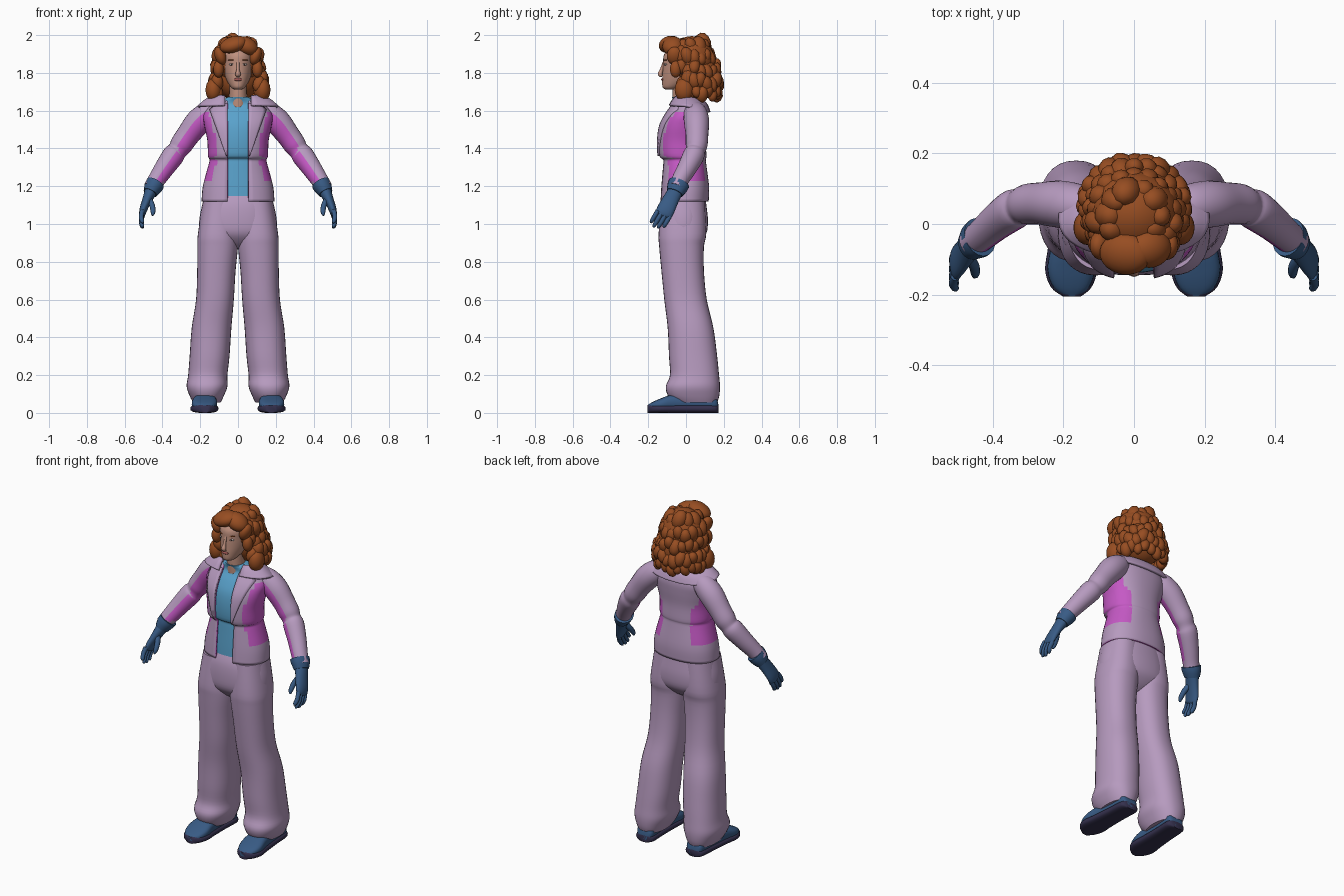
import bpy, bmesh, math, random
from mathutils import Vector, Matrix

if "Cube" in bpy.data.objects:
    bpy.data.objects.remove(bpy.data.objects["Cube"])

random.seed(4)

def mat(name, *rgb):
    m = bpy.data.materials.new(name)
    m.diffuse_color = (*rgb, 1)
    m.use_nodes = True
    m.node_tree.nodes["Principled BSDF"].inputs["Base Color"].default_value = m.diffuse_color
    return m

LILAC = mat("lilac", .47, .325, .52)
MAGENTA = mat("magenta", .56, .10, .56)
SKY = mat("sky_blue", .10, .36, .60)
BLUE = mat("denim_blue", .04, .105, .235)
SOLE = mat("dark_sole", .035, .03, .075)
RUST = mat("rust_hair", .31, .075, .016)
SKIN = mat("skin", .52, .28, .21)
LIP = mat("lip_red", .36, .10, .09)
WHITE = mat("eye_white", .65, .55, .52)
DARK = mat("dark_iris", .05, .03, .025)

# ---------- helpers ----------
def finish(name, bm, mats, rule=None, mirror=False, solid=0):
    bmesh.ops.recalc_face_normals(bm, faces=bm.faces[:])
    bm.normal_update()
    if rule:
        for f in bm.faces:
            f.material_index = rule(f.calc_center_median(), f.normal)
    me = bpy.data.meshes.new(name)
    bm.to_mesh(me)
    bm.free()
    for m in mats:
        me.materials.append(m)
    me.shade_smooth()
    me.set_sharp_from_angle(angle=math.radians(50))
    ob = bpy.data.objects.new(name, me)
    bpy.context.collection.objects.link(ob)
    if solid:
        s = ob.modifiers.new("thickness", 'SOLIDIFY')
        s.thickness = solid
        s.offset = -1
        s.material_offset = s.material_offset_rim = len(mats) - 1
    if mirror:
        ob.modifiers.new("mirror", 'MIRROR')
    return ob

def smooth_rows(rows, k=4):
    """Catmull-Rom rows between the given ones."""
    out = []
    for i in range(len(rows) - 1):
        p = [rows[max(0, min(len(rows) - 1, i + j))] for j in (-1, 0, 1, 2)]
        for s in range(k):
            t = s / k
            out.append(tuple(.5 * (2*b + (c-a)*t + (2*a-5*b+4*c-d)*t*t + (3*b-a-3*c+d)*t**3)
                             for a, b, c, d in zip(*p)))
    return out + [rows[-1]]

def add_loft(bm, rings, closed=True):
    vs = [[bm.verts.new(p) for p in r] for r in rings]
    n = len(vs[0])
    for a, b in zip(vs, vs[1:]):
        for i in range(n if closed else n - 1):
            j = (i + 1) % n
            bm.faces.new((a[i], a[j], b[j], b[i]))
    if closed:
        bm.faces.new(vs[0])
        bm.faces.new(vs[-1])

def spow(v, e):
    return math.copysign(abs(v) ** (2 / e), v)

def ring(z, x0, x1, yf, yb, e=2.3, n=32, gap=0):
    """Horizontal superellipse; a gap leaves the front open by that half width."""
    rx, ry = (x1 - x0) / 2, (yb - yf) / 2
    if gap:
        a0 = -math.acos((gap / rx) ** (e / 2))
        angs = [a0 + (math.pi - 2 * a0) * i / n for i in range(n + 1)]
    else:
        angs = [2 * math.pi * i / n for i in range(n)]
    return [Vector(((x0 + x1) / 2 + rx * spow(math.cos(a), e),
                    (yf + yb) / 2 + ry * spow(math.sin(a), e), z)) for a in angs]

def body(name, rows, mats, rule=None, gap=0, k=4, e=2.3, n=32, mirror=False, solid=0):
    bm = bmesh.new()
    add_loft(bm, [ring(*r, e=e, n=n, gap=gap) for r in smooth_rows(rows, k)], not gap)
    return finish(name, bm, mats, rule, mirror, solid)

def sym(rows):
    return [(z, -rx, rx, yf, yb) for z, rx, yf, yb in rows]

def add_tube(bm, pts, k=3, n=16):
    """Tube through (x, y, z, radius along y, other radius) points."""
    pts = smooth_rows(pts, k)
    cs = [Vector(p[:3]) for p in pts]
    rings = []
    for i, p in enumerate(pts):
        t = (cs[min(i + 1, len(cs) - 1)] - cs[max(i - 1, 0)]).normalized()
        u = Vector((0, 1, 0))
        u = (u - t * u.dot(t)).normalized()
        v = t.cross(u)
        rings.append([cs[i] + u * p[3] * math.cos(a) + v * p[4] * math.sin(a)
                      for a in (2 * math.pi * j / n for j in range(n))])
    add_loft(bm, rings)

def add_blob(bm, c, r, rot=(0, 0, 0), sub=3):
    m = Matrix.Translation(c)
    for ang, ax in zip(rot, 'XYZ'):
        m = m @ Matrix.Rotation(ang, 4, ax)
    bmesh.ops.create_icosphere(bm, subdivisions=sub, radius=1, matrix=m @ Matrix.Diagonal((*r, 1)))

def blob(name, c, r, m, mirror=False, rot=(0, 0, 0)):
    bm = bmesh.new()
    add_blob(bm, c, r, rot)
    return finish(name, bm, [m], mirror=mirror)

# ---------- trousers ----------
body("trouser_leg", [(1.12, .003, .185, -.13, .10), (.95, .0, .212, -.145, .107),
    (.88, .0, .215, -.142, .095), (.75, .013, .216, -.13, .095), (.6, .022, .222, -.115, .11),
    (.45, .035, .245, -.097, .145), (.3, .045, .256, -.09, .165), (.2, .056, .264, -.085, .175),
    (.14, .056, .272, -.107, .18), (.09, .075, .256, -.095, .176), (.055, .092, .238, -.06, .165)],
    [LILAC], mirror=True)
body("trouser_seat", sym([(1.16, .175, -.12, .10), (1.1, .19, -.14, .108), (1.02, .205, -.146, .116),
    (.95, .20, -.138, .108), (.9, .14, -.10, .07), (.87, .05, -.06, .03)]), [LILAC])

# ---------- shoes ----------
SHOE = [(.172, .165, .03, .04), (.15, .165, .055, .09), (.05, .17, .058, .10), (-.06, .175, .064, .10),
        (-.13, .178, .07, .078), (-.18, .178, .053, .056), (-.205, .176, .022, .04)]
for name, grow, m in (("shoe_sole", .004, SOLE), ("shoe_upper", -.003, BLUE)):
    bm = bmesh.new()
    rings = []
    for y, cx, w, h in smooth_rows(SHOE):
        z0, z1 = (0, min(h, .045)) if m is SOLE else (.015, h)
        rings.append([Vector((cx + (w + grow) * spow(math.cos(a), 2.8), y,
                              (z0 + z1) / 2 + (z1 - z0) / 2 * spow(math.sin(a), 2.8)))
                      for a in (2 * math.pi * i / 24 for i in range(24))])
    add_loft(bm, rings)
    finish(name, bm, [m], mirror=True)

# ---------- jacket and shirt ----------
JACKET = [(1.12, .193, -.138, .12), (1.2, .186, -.134, .122), (1.31, .157, -.126, .108),
          (1.34, .15, -.126, .105), (1.36, .159, -.146, .108), (1.44, .162, -.15, .106),
          (1.52, .178, -.138, .114), (1.58, .182, -.108, .116), (1.63, .14, -.075, .10), (1.66, .085, -.06, .06)]

def jacket_rule(c, n):
    side = abs(n.x) > .6 and 1.24 < c.z < 1.6
    back_panel = abs(c.x) > .095 and c.y > .0 and 1.24 < c.z < 1.45
    return int(side or back_panel)

body("jacket", sym(JACKET), [LILAC, MAGENTA], jacket_rule, gap=.056, n=40, solid=.01)
body("shirt", sym([(z + .003, rx - .02, yf + .012, yb - .02) for z, rx, yf, yb in JACKET[:-1]]
                  + [(1.672, .055, -.075, .04)]), [SKY])

# collar, dropping toward the back
bm = bmesh.new()
rings = [ring(*r, gap=.07) for r in smooth_rows(sym(
    [(1.66, .085, -.05, .06), (1.682, .125, -.055, .09), (1.665, .17, -.075, .115), (1.63, .215, -.095, .13)]))]
for r in rings:
    for p in r:
        p.z -= .28 * max(0, p.y)
add_loft(bm, rings, False)
finish("collar", bm, [LILAC], solid=.014)

# lapel laid over the jacket front
rows = [r for r in smooth_rows(JACKET) if 1.355 < r[0] < 1.645]
bm = bmesh.new()
grid = []
for z, rx, yf, yb in rows:
    t = (z - rows[0][0]) / (rows[-1][0] - rows[0][0])
    xs = [.057 + min(.006 + .1 * t, rx * .92 - .057) * i / 5 for i in range(6)]
    ry = (yb - yf) / 2
    grid.append([Vector((x, (yf + yb) / 2 - ry * (1 - (x / rx) ** 2.3) ** (1 / 2.3) - .009, z)) for x in xs])
add_loft(bm, grid, False)
finish("lapel", bm, [LILAC], mirror=True).modifiers.new("thickness", 'SOLIDIFY').thickness = .012

# sleeves with a contrasting inner panel
bm = bmesh.new()
add_tube(bm, [(x, y, z, r, r * 1.03) for x, y, z, r in (
    (.11, .045, 1.60, .045), (.155, .05, 1.585, .062), (.21, .056, 1.54, .067), (.265, .058, 1.47, .06),
    (.30, .056, 1.42, .058), (.322, .05, 1.388, .051), (.343, .04, 1.362, .057), (.39, .005, 1.295, .051),
    (.43, -.03, 1.235, .045), (.458, -.052, 1.19, .042))], 4, 24)
inner = Vector((-.4, -.72, -.56))
finish("sleeve", bm, [LILAC, MAGENTA], lambda c, n: int(n.dot(inner) > .62 and c.z > 1.22), mirror=True)

# ---------- gloves ----------
bm = bmesh.new()
add_tube(bm, [(.437, -.037, 1.215, .058, .05), (.45, -.047, 1.193, .055, .048), (.465, -.06, 1.165, .045, .038)])
add_tube(bm, [(.458, -.052, 1.18, .04, .035), (.48, -.08, 1.13, .043, .026), (.5, -.105, 1.08, .047, .021),
              (.507, -.118, 1.05, .044, .016), (.508, -.122, 1.04, .03, .008)])
for i, length in enumerate((.075, .09, .085, .068)):
    b = Vector((.507, -.118, 1.055)) + Vector((0, .85, -.4)) * (i - 1.5) * .025
    d = Vector((0, -.5, -.86)) * length
    add_tube(bm, [(*b, .012, .013), (*(b + d * .5 + Vector((.006, 0, 0))), .012, .013),
                  (*(b + d * .88), .01, .011), (*(b + d), .004, .004)], 2, 10)
add_tube(bm, [(.475, -.085, 1.14, .018, .016), (.455, -.115, 1.10, .016, .015),
              (.45, -.14, 1.065, .013, .013), (.453, -.15, 1.045, .005, .005)], 3, 10)
finish("glove", bm, [BLUE], mirror=True)

# ---------- head ----------
body("neck", sym([(1.62, .05, -.07, .04), (1.70, .046, -.072, .035), (1.76, .05, -.07, .04)]), [SKIN], e=2)
body("head", sym([(1.712, .02, -.108, -.06), (1.725, .038, -.124, -.02), (1.76, .06, -.126, .05),
    (1.80, .073, -.124, .08), (1.85, .08, -.121, .10), (1.90, .08, -.115, .10), (1.95, .055, -.07, .08)]),
    [SKIN], e=2)
bm = bmesh.new()
add_tube(bm, [(0, -.116, 1.86, .006, .007), (0, -.13, 1.815, .009, .009),
              (0, -.137, 1.793, .013, .015), (0, -.126, 1.782, .006, .01)])
finish("nose", bm, [SKIN])
blob("lips", (0, -.124, 1.765), (.023, .008, .008), LIP)
blob("eye", (.033, -.108, 1.845), (.015, .007, .006), WHITE, True, (0, 0, .25))
blob("iris", (.033, -.112, 1.845), (.0055, .0045, .0055), DARK, True)
blob("eyebrow", (.036, -.108, 1.868), (.019, .006, .003), RUST, True, (0, 0, .3))

# ---------- hair ----------
bm = bmesh.new()
add_blob(bm, (0, .03, 1.865), (.128, .122, .13))          # crown
add_blob(bm, (0, .065, 1.78), (.125, .115, .125))         # back volume
add_blob(bm, (-.025, -.085, 1.95), (.075, .06, .042), (.25, -.3, 0))   # swept fringe
add_blob(bm, (.045, -.07, 1.943), (.065, .055, .045), (.2, .5, 0))
for s in (-1, 1):
    add_blob(bm, (s * .093, -.06, 1.89), (.03, .042, .05), (0, s * .35, 0))
    add_blob(bm, (s * .103, -.055, 1.82), (.028, .03, .045))
    add_blob(bm, (s * .13, -.01, 1.71), (.042, .05, .062))
# rows of curls: height, width, depth, centre y, count, size
for z, rx, ry, cy, count, size in ((1.945, .07, .07, .025, 8, .05), (1.885, .105, .10, .03, 13, .042),
                                   (1.82, .117, .115, .042, 15, .041), (1.755, .132, .125, .047, 17, .04),
                                   (1.695, .133, .113, .055, 16, .037)):
    for i in range(count):
        a = math.radians(56 + 248 * i / (count - 1))      # leaves the face free
        s = size * random.uniform(.82, 1.12)
        c = (rx * math.sin(a), cy - ry * math.cos(a), z + random.uniform(-.016, .016))
        add_blob(bm, c, (s * .8, s * .8, s * 1.15),
                 (random.uniform(-.4, .4), random.uniform(-.4, .4), 0), 2)
finish("curly_hair", bm, [RUST])
